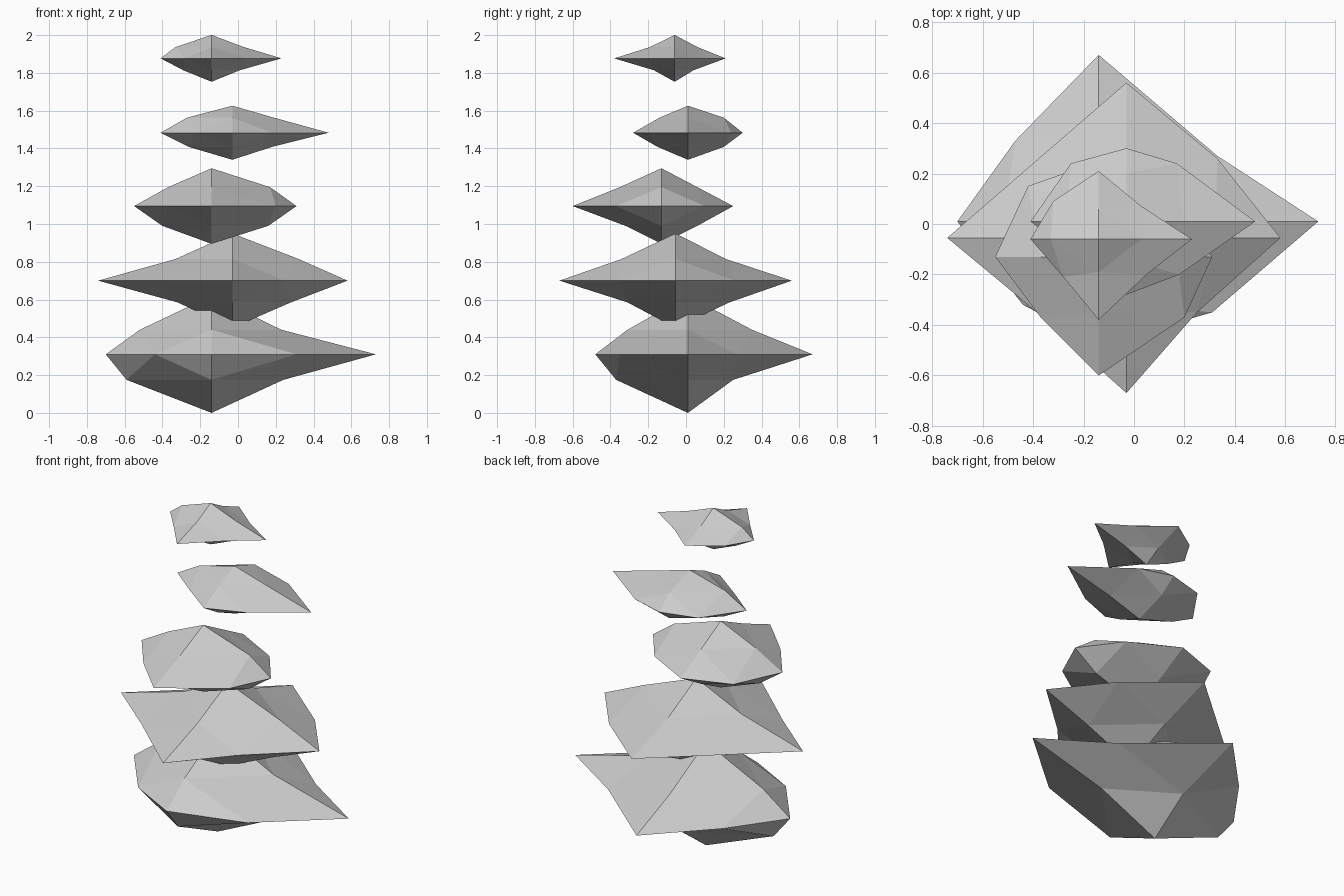
import bpy, bmesh

if "Cube" in bpy.data.objects:
    bpy.data.objects.remove(bpy.data.objects["Cube"])


def stone(name, centre, h, dz, tips, upper, lower, corners):
    """Irregular stone: an octahedron with each face split into four.
    tips/upper/lower: x left, x right, y front, y back; corners: four equator points;
    dz: height of the upper and lower rings above / below the equator."""
    cx, cy, cz = centre
    bm = bmesh.new()
    vert = lambda x, y, z: bm.verts.new((x, y, z))

    def ring(v, z):
        return {(-1, 0): vert(v[0], cy, z), (1, 0): vert(v[1], cy, z),
                (0, -1): vert(cx, v[2], z), (0, 1): vert(cx, v[3], z)}

    tip = ring(tips, cz)
    mids = {1: ring(upper, cz + dz[0]), -1: ring(lower, cz - dz[1])}
    pole = {s: vert(cx, cy, cz + s * h) for s in (1, -1)}
    signs = ((-1, -1), (1, -1), (1, 1), (-1, 1))
    corner = {s: vert(*p, cz) for s, p in zip(signs, corners)}

    for (sx, sy), c in corner.items():
        for s in (1, -1):
            a, b = tip[sx, 0], tip[0, sy]
            ma, mb = mids[s][sx, 0], mids[s][0, sy]
            for tri in ((a, c, ma), (b, mb, c), (ma, mb, pole[s]), (ma, c, mb)):
                bm.faces.new(tri)
    bmesh.ops.recalc_face_normals(bm, faces=bm.faces)
    mesh = bpy.data.meshes.new(name)
    bm.to_mesh(mesh)
    bm.free()
    bpy.context.collection.objects.link(bpy.data.objects.new(name, mesh))


# Stack of five stones, bottom to top
stone("stone_bottom", (-0.14, 0.01, 0.31), 0.31, (0.13, 0.135),
      (-0.70, 0.73, -0.48, 0.67), (-0.52, 0.23, -0.31, 0.35), (-0.59, 0.24, -0.37, 0.25),
      ((-0.44, -0.32), (0.31, -0.35), (0.33, 0.27), (-0.47, 0.33)))
stone("stone_second", (-0.03, -0.055, 0.70), 0.25, (0.115, 0.115),
      (-0.74, 0.58, -0.67, 0.56), (-0.33, 0.32, -0.34, 0.21), (-0.32, 0.28, -0.31, 0.23),
      ((-0.42, -0.32), (0.25, -0.35), (0.33, 0.26), (-0.40, 0.24)))
stone("stone_middle", (-0.14, -0.13, 1.095), 0.20, (0.10, 0.105),
      (-0.55, 0.31, -0.60, 0.25), (-0.37, 0.17, -0.35, 0.06), (-0.40, 0.16, -0.32, 0.06),
      ((-0.37, -0.37), (0.20, -0.37), (0.14, 0.10), (-0.42, 0.15)))
stone("stone_fourth", (-0.03, 0.01, 1.483), 0.143, (0.08, 0.075),
      (-0.41, 0.48, -0.28, 0.30), (-0.27, 0.19, -0.14, 0.20), (-0.26, 0.18, -0.15, 0.20),
      ((-0.22, -0.14), (0.18, -0.20), (0.17, 0.24), (-0.25, 0.24)))
stone("stone_top", (-0.14, -0.06, 1.877), 0.124, (0.06, 0.063),
      (-0.41, 0.23, -0.38, 0.21), (-0.33, 0.03, -0.19, 0.06), (-0.29, 0.01, -0.17, 0.04),
      ((-0.28, -0.21), (0.05, -0.20), (0.03, 0.07), (-0.32, 0.09)))
